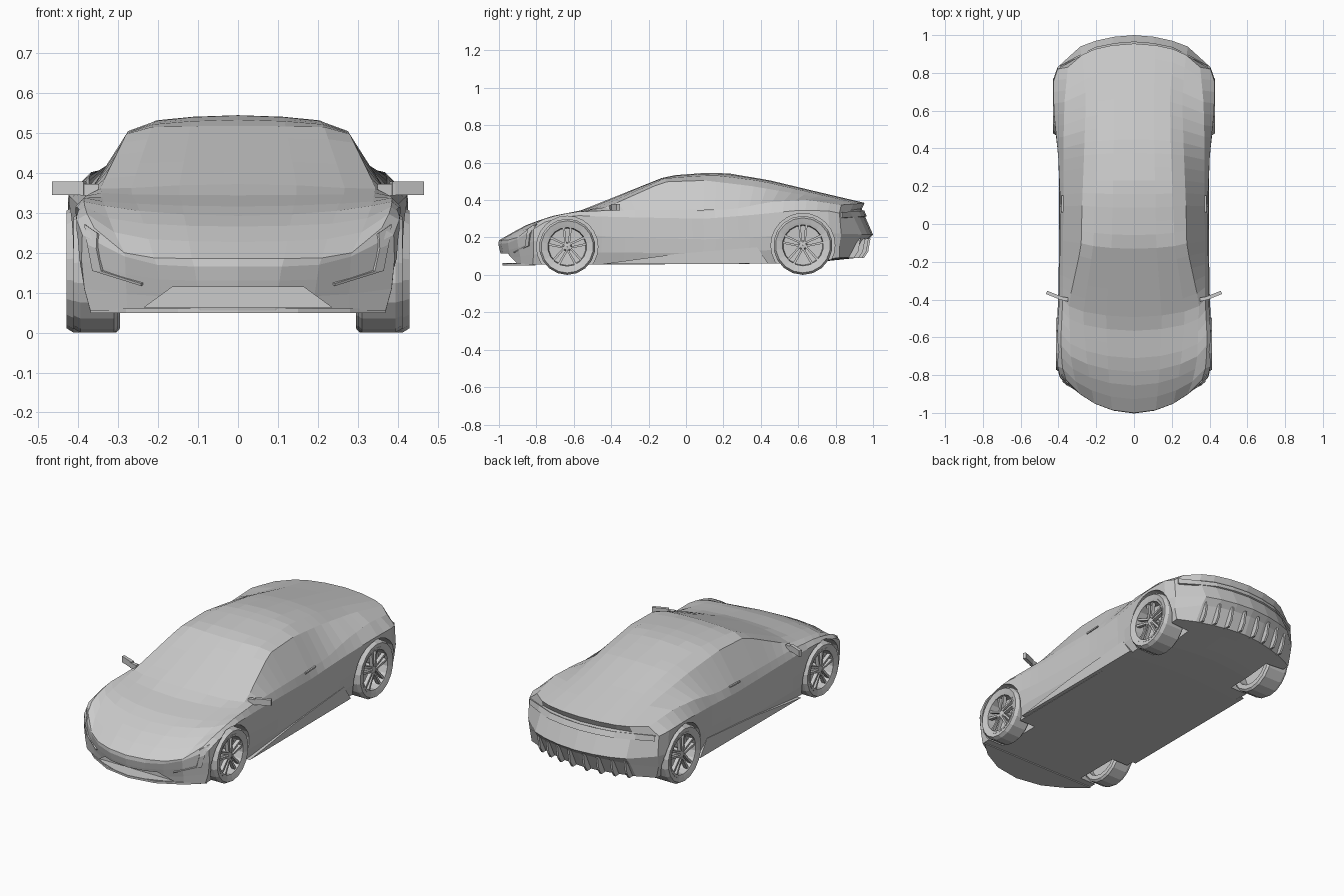
import bpy, bmesh, math
from mathutils import Vector, Matrix
from mathutils.bvhtree import BVHTree

if "Cube" in bpy.data.objects:
    bpy.data.objects.remove(bpy.data.objects["Cube"])


def mesh(name, verts, faces):
    me = bpy.data.meshes.new(name)
    me.from_pydata([tuple(v) for v in verts], [], faces)
    bm = bmesh.new()
    bm.from_mesh(me)
    bmesh.ops.remove_doubles(bm, verts=bm.verts, dist=1e-5)
    bmesh.ops.recalc_face_normals(bm, faces=bm.faces)
    bm.to_mesh(me)
    bm.free()
    ob = bpy.data.objects.new(name, me)
    bpy.context.collection.objects.link(ob)
    return ob


def prism(name, pts, axis, a, b):
    """Extrude a 2D outline along an axis from a to b."""
    def place(p, t):
        return {'x': (t, p[0], p[1]), 'y': (p[0], t, p[1]), 'z': (p[0], p[1], t)}[axis]
    n = len(pts)
    verts = [place(p, a) for p in pts] + [place(p, b) for p in pts]
    faces = [tuple(range(n)), tuple(range(n, 2 * n))]
    faces += [(i, (i + 1) % n, n + (i + 1) % n, n + i) for i in range(n)]
    return mesh(name, verts, faces)


def lathe(name, prof, sides, centre, sx):
    """Revolve (radius, x) points around the x axis, closed loop."""
    n, verts, faces = len(prof), [], []
    for s in range(sides):
        a = 2 * math.pi * s / sides
        for r, x in prof:
            verts.append((sx * x, centre[0] + r * math.sin(a), centre[1] + r * math.cos(a)))
    for s in range(sides):
        t = (s + 1) % sides
        faces += [(s * n + i, s * n + (i + 1) % n, t * n + (i + 1) % n, t * n + i) for i in range(n)]
    return mesh(name, verts, faces)


def cut(ob, cutter):
    m = ob.modifiers.new("cut", 'BOOLEAN')
    m.operation, m.object, m.solver = 'DIFFERENCE', cutter, 'EXACT'
    bpy.context.view_layer.objects.active = ob
    bpy.ops.object.modifier_apply(modifier=m.name)
    bpy.data.objects.remove(cutter)


# Body rails, front to back: (y, x, z)
centre = [(-1, 0, .185), (-.87, 0, .26), (-.73, 0, .312), (-.56, 0, .345), (-.1, 0, .53),
          (.1, 0, .545), (.22, 0, .544), (.45, 0, .505), (.7, 0, .445), (.955, 0, .385)]
roof_in = [(-.95, .21, .187), (-.85, .23, .255), (-.72, .25, .315), (-.48, .27, .355), (-.11, .215, .518),
           (.15, .205, .533), (.4, .195, .502), (.67, .19, .44), (.925, .21, .381)]
roof_out = [(-.9, .285, .2), (-.82, .315, .262), (-.7, .335, .318), (-.42, .345, .363), (-.12, .28, .497),
            (.1, .275, .505), (.35, .265, .475), (.66, .255, .422), (.895, .275, .379)]
belt = [(-.825, .36, .262), (-.75, .382, .305), (-.6, .387, .337), (-.4, .377, .345), (.25, .373, .35),
        (.45, .373, .39), (.65, .368, .402), (.83, .35, .374)]
shoulder = [(-.815, .39, .245), (-.75, .405, .285), (-.6, .408, .318), (-.4, .395, .31), (.1, .39, .3),
            (.35, .4, .32), (.6, .425, .345), (.76, .425, .342), (.82, .405, .33)]
flank = [(-.815, .392, .18), (-.75, .41, .2), (-.6, .41, .22), (-.35, .4, .2), (.1, .394, .19),
         (.35, .4, .2), (.6, .428, .22), (.76, .43, .22), (.83, .405, .22)]
sill = [(-.815, .385, .11), (-.4, .395, .12), (.1, .39, .115), (.4, .395, .13), (.6, .42, .14), (.82, .402, .155)]
under = [(-.82, .37, .055), (-.4, .375, .055), (.4, .375, .06), (.6, .385, .065), (.82, .39, .092)]


def sample(rail, u):
    y = rail[0][0] + u * (rail[-1][0] - rail[0][0])
    for a, b in zip(rail, rail[1:]):
        if y <= b[0] + 1e-7:
            t = (y - a[0]) / (b[0] - a[0])
            return Vector((a[1] + t * (b[1] - a[1]), y, a[2] + t * (b[2] - a[2])))


FRONT_DY, REAR_DY, N = .02, -.03, 28


def ring(u):
    p = [sample(r, u) for r in (centre, roof_in, roof_out, belt, shoulder, flank, sill, under)]
    m = p[0].lerp(p[1], .3)
    p.insert(1, Vector((p[1].x * .55, m.y, m.z)))
    for k in (3, 2, 1, 0):
        ends = [(centre, centre), (centre, roof_in), (roof_in, roof_in), (roof_out, roof_out)][k]
        w = .3 if k == 1 else 0
        y0, y1 = [ends[0][i][0] * (1 - w) + ends[1][i][0] * w for i in (0, -1)]
        y = (y0 + FRONT_DY) * (1 - u) + (y1 + REAR_DY) * u
        p.append(Vector((p[8].x * k / 4, y, p[8].z)))
    return p


def body_shell():
    quads = []
    rings = [ring(i / (N - 1)) for i in range(N)]
    for a, b in zip(rings, rings[1:]):
        quads += [(a[i], a[i + 1], b[i + 1], b[i]) for i in range(12)]
    # Nose and tail fascias: (height, push) at three levels
    for r, levels in ((rings[0], ((.165, -.003), (.13, .004), (.09, .014))),
                      (rings[-1], ((.352, -.015), (.215, .045), (.185, .015)))):
        rows = [r[:5]]
        for j, (z, dy) in enumerate(levels):
            row = []
            for k in range(4):
                q = r[k].lerp(r[12 - k], (j + 1) / 4)
                row.append(Vector((q.x, r[k].y + dy, z + (r[5 + j].z - z) * (k / 4) ** 4)))
            rows.append(row + [r[5 + j]])
        rows.append([r[12], r[11], r[10], r[9], r[8]])
        for a, b in zip(rows, rows[1:]):
            quads += [(a[i], a[i + 1], b[i + 1], b[i]) for i in range(4)]
    verts = []
    for s in (1, -1):
        verts += [(s * v.x, v.y, v.z) for q in quads for v in q]
    return mesh("car_body", verts, [tuple(range(i, i + 4)) for i in range(0, len(verts), 4)])


body = body_shell()

# Wheel arches and mouth opening
WHEELS = [("front", -.635, .15, .3, .412, .164), ("rear", .625, .158, .295, .43, .171)]
for label, y, r, x0, x1, arch in WHEELS:
    for s in (1, -1):
        circle = [(y + arch * math.cos(math.tau * i / 24), r + arch * math.sin(math.tau * i / 24)) for i in range(24)]
        cut(body, prism("arch_cutter", circle, 'x', s * .272, s * .6))
cut(body, prism("mouth_cutter", [(-.235, .063), (.235, .063), (.165, .114), (-.165, .114)], 'y', -1.1, -.9))

# Wheels: tyre, rim barrel, hub and split spokes
for label, y, r, x0, x1, arch in WHEELS:
    for s in (1, -1):
        tag = label + ("_right" if s > 0 else "_left")
        c, rim = (y, r), r * .77
        lathe(tag + "_tyre", [(rim, x1 - .006), (r * .93, x1), (r, x1 - .018), (r, x0 + .01), (r * .93, x0), (rim, x0)], 18, c, s)
        lathe(tag + "_rim", [(rim + .002, x1 - .004), (rim - .012, x1 - .008), (rim - .016, x1 - .06), (.001, x1 - .065),
                             (.001, x1 - .075), (rim + .002, x1 - .075)], 18, c, s)
        lathe(tag + "_hub", [(.001, x1 - .014), (.018, x1 - .016), (.026, x1 - .03), (.026, x1 - .07), (.001, x1 - .07)], 10, c, s)
        for i in range(5):
            for side in (-1, 1):
                a = math.tau * i / 5
                rot = Matrix.Rotation(a, 2)
                flat = [(side * .004, .015), (side * .014, .015), (side * .026, rim - .006), (side * .013, rim - .006)]
                pts = [rot @ Vector(p) + Vector(c) for p in flat]
                prism(tag + "_spoke", pts, 'x', s * (x1 - .035), s * (x1 - .014))

# Door mirrors, handles and side skirts
for s, tag in ((1, "right"), (-1, "left")):
    ca, sa = math.cos(.38), math.sin(.38)
    box = [(-.043, -.009), (.043, -.009), (.043, .009), (-.043, .009)]
    prism(tag + "_mirror", [(s * (.423 + x * ca - y * sa), -.378 + x * sa + y * ca) for x, y in box], 'z', .345, .379)
    prism(tag + "_mirror_stalk", [(s * .35, -.41), (s * .395, -.4), (s * .395, -.382), (s * .35, -.39)], 'z', .343, .372)
    prism(tag + "_door_handle", [(.06, .338), (.15, .343), (.15, .35), (.06, .347)], 'x', s * .36, s * .383)
    prism(tag + "_side_skirt", [(-.46, .057), (.44, .06), (.38, .148), (-.05, .112)], 'x', s * .37, s * .397)

# Front splitter and rear diffuser fins
edge = [(0, -.98), (.15, -.955), (.28, -.885), (.37, -.805)]
prism("front_splitter", [(-x, y) for x, y in edge[:0:-1]] + edge, 'z', .049, .06)
for x in (.045, .125, .2, .27):
    for s in (1, -1):
        e = .988 - .75 * x * x
        prism("diffuser_fin", [(e - .11, .092), (e - .035, .09), (e - .012, .125), (e, .195), (e - .1, .195)],
              'x', s * x - .006, s * x + .006)

# Lamps projected on to the body
tree = BVHTree.FromObject(body, bpy.context.evaluated_depsgraph_get())


def strip(name, top, low, side, mirror=1):
    verts = []
    for x, z in top + low:
        hit = tree.ray_cast(Vector((mirror * x, side * 2, z)), Vector((0, -side, 0)))[0]
        if hit is None or abs(hit.y) < .7:
            hit = tree.find_nearest(Vector((mirror * x, side * .82, z)))[0]
        verts.append(hit + Vector((0, side * .004, 0)))
    n = len(top)
    ob = mesh(name, verts, [(i, i + 1, n + i + 1, n + i) for i in range(n - 1)])
    m = ob.modifiers.new("thickness", 'SOLIDIFY')
    m.thickness, m.offset = .01, 0


for s, tag in ((1, "right"), (-1, "left")):
    strip(tag + "_headlight", [(.382, .27), (.375, .22), (.362, .155), (.24, .118)],
          [(.35, .248), (.352, .21), (.34, .155), (.24, .124)], -1, s)
xs = [-.39, -.3, -.2, -.1, 0, .1, .2, .3, .39]
strip("tail_light_bar", [(x, .342 - .05 * x * x) for x in xs], [(x, .312 - .05 * x * x) for x in xs], 1)
